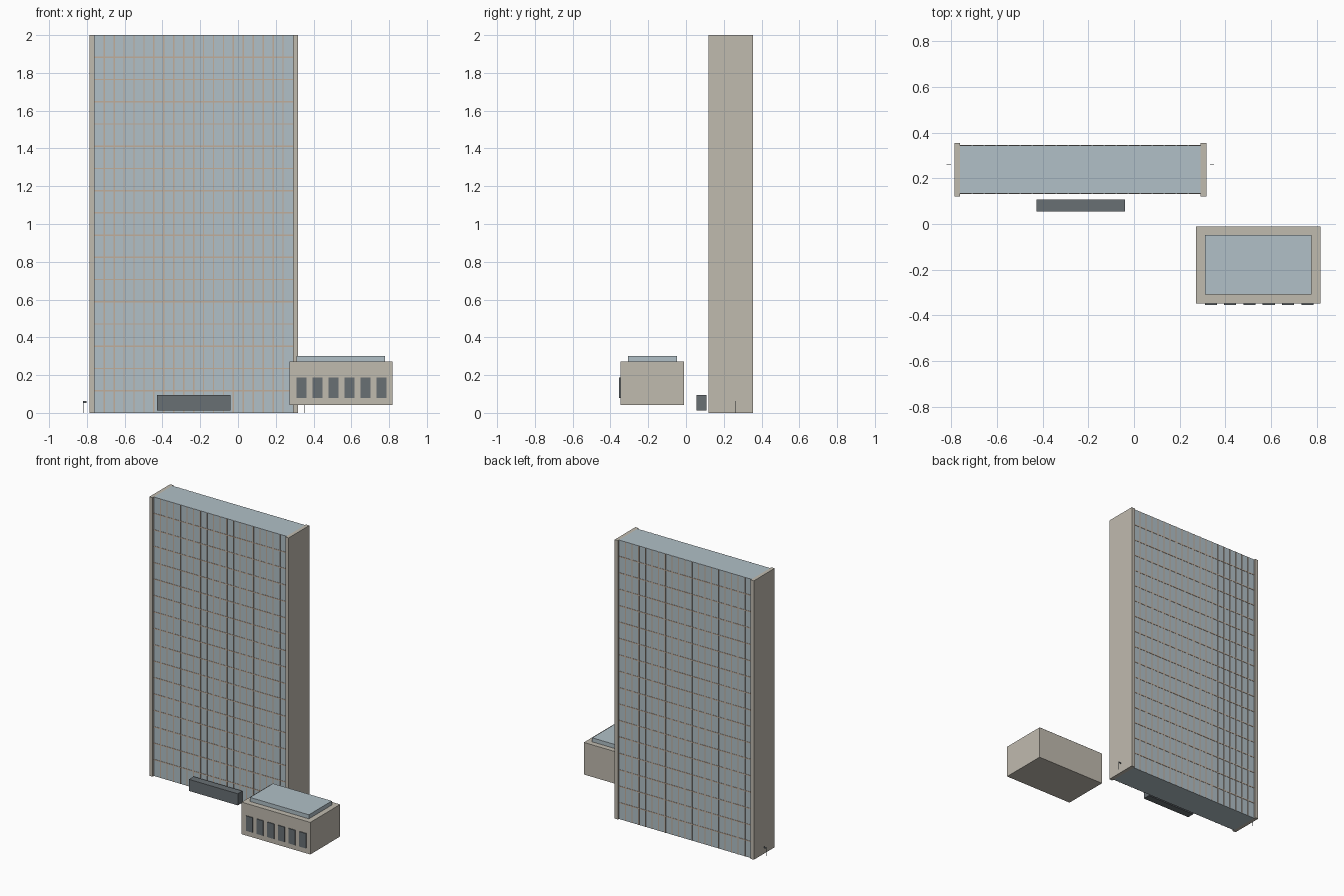
import bpy
import bmesh
from mathutils import Matrix, Vector

old = bpy.data.objects.get("Cube")
if old:
    bpy.data.objects.remove(old, do_unlink=True)


def material(name, rgb):
    m = bpy.data.materials.new(name)
    m.use_nodes = True
    m.diffuse_color = (*rgb, 1)
    m.node_tree.nodes["Principled BSDF"].inputs["Base Color"].default_value = (*rgb, 1)
    return m


stone = material("warm grey stone", (0.53, 0.495, 0.43))
glass = material("blue grey glass", (0.44, 0.525, 0.57))
dark = material("dark slate", (0.14, 0.16, 0.175))
bronze = material("pale bronze", (0.53, 0.42, 0.33))


def boxes(name, mat, spans):
    """One object made of boxes, each given as (x0, x1, y0, y1, z0, z1)."""
    bm = bmesh.new()
    for x0, x1, y0, y1, z0, z1 in spans:
        centre = Vector((x0 + x1, y0 + y1, z0 + z1)) / 2
        size = Matrix.Diagonal((x1 - x0, y1 - y0, z1 - z0, 1))
        bmesh.ops.create_cube(bm, size=1, matrix=Matrix.Translation(centre) @ size)
    mesh = bpy.data.meshes.new(name)
    bm.to_mesh(mesh)
    bm.free()
    mesh.materials.append(mat)
    ob = bpy.data.objects.new(name, mesh)
    bpy.context.collection.objects.link(ob)
    return ob


# Tower: glazed slab between two end walls
LEFT, RIGHT, FRONT, BACK, TOP = -0.761, 0.291, 0.134, 0.344, 2.0
boxes("tower_body", glass, [(LEFT, RIGHT, FRONT, BACK, 0, TOP)])
boxes("tower_right_wall", stone, [(LEFT - 0.026, LEFT, 0.12, 0.355, 0, TOP)])
boxes("tower_left_wall", stone, [(RIGHT, RIGHT + 0.026, 0.12, 0.355, 0, TOP)])

# Facade grid, front and back
BAYS, FLOORS, HALF, DEPTH = 20, 17, 0.0035, 0.002
bay, floor = (RIGHT - LEFT) / BAYS, TOP / FLOORS
for side, y0, y1 in (("front", FRONT - DEPTH, FRONT), ("back", BACK, BACK + DEPTH)):
    xs = [LEFT + bay * i for i in range(1, BAYS)]
    zs = [floor * i for i in range(1, FLOORS)]
    boxes(side + "_mullions", bronze, [(x - HALF, x + HALF, y0, y1, 0, TOP) for x in xs])
    boxes(side + "_floor_bands", bronze, [(LEFT, RIGHT, y0, y1, z - HALF, z + HALF) for z in zs])

# Entrance block in front of the tower
boxes("entrance_block", dark, [(-0.428, -0.04, 0.055, 0.108, 0.012, 0.095)])

# Annex with raised roof and a row of windows
boxes("annex_body", stone, [(0.272, 0.817, -0.348, -0.01, 0.043, 0.273)])
boxes("annex_roof", glass, [(0.311, 0.778, -0.308, -0.048, 0.273, 0.302)])
boxes("annex_windows", dark,
      [(0.31 + 0.0845 * i, 0.363 + 0.0845 * i, -0.354, -0.348, 0.08, 0.187) for i in range(6)])

# Small lamp posts beside the end walls
middle = (LEFT + RIGHT) / 2
for name, s in (("right_lamp", -1), ("left_lamp", 1)):
    def across(a, b):
        return sorted((middle + s * a, middle + s * b))
    boxes(name + "_post", dark, [(*across(0.584, 0.586), 0.259, 0.261, 0, 0.062)])
    boxes(name + "_head", dark, [(*across(0.567, 0.584), 0.259, 0.261, 0.052, 0.062)])
